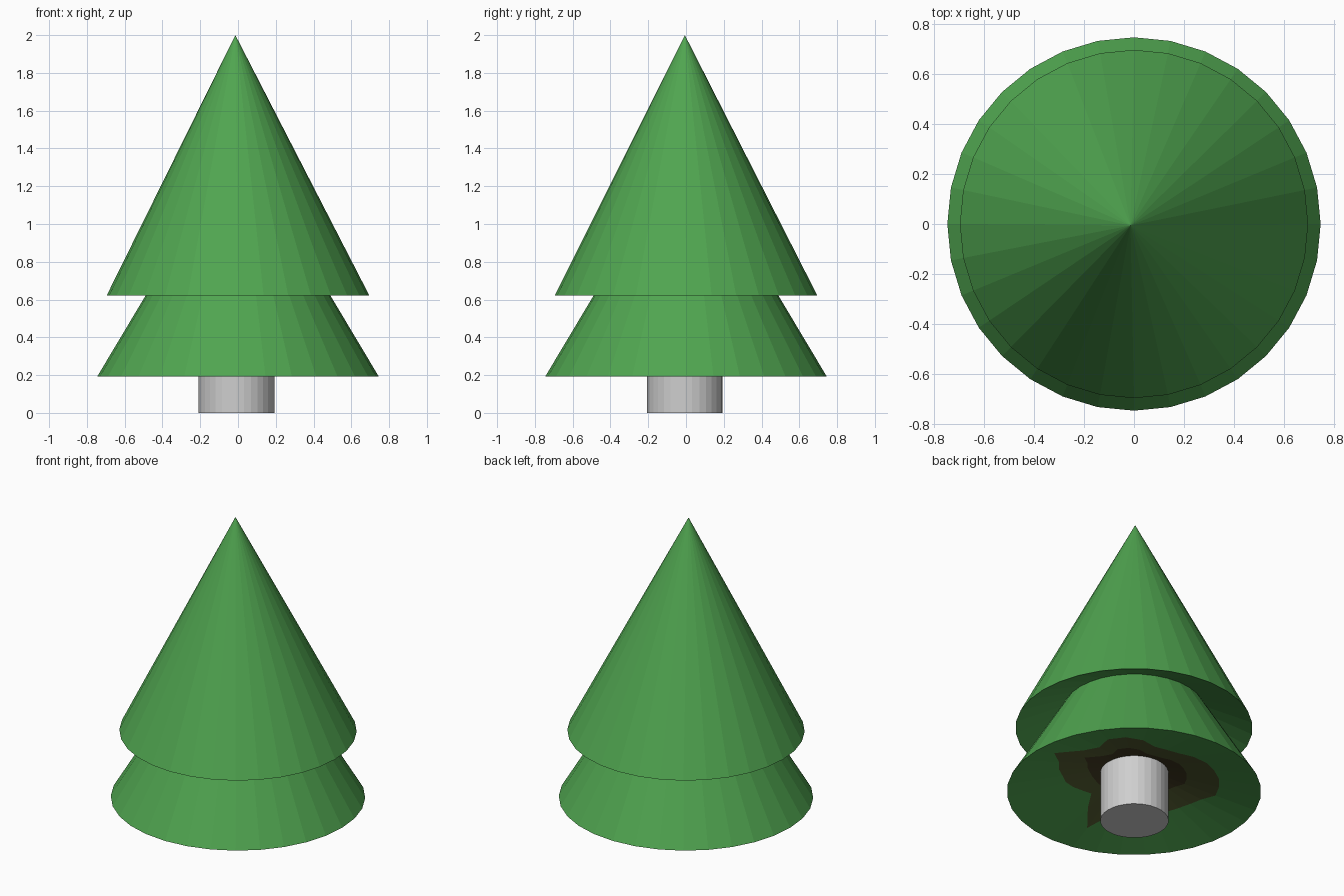
import bpy
import bmesh
from math import cos, sin, pi

SIDES = 32

cube = bpy.data.objects.get("Cube")
if cube:
    bpy.data.objects.remove(cube, do_unlink=True)


def make_material(name, colour):
    mat = bpy.data.materials.new(name)
    mat.use_nodes = True
    mat.diffuse_color = (*colour, 1)
    mat.node_tree.nodes["Principled BSDF"].inputs["Base Color"].default_value = (*colour, 1)
    return mat


green = make_material("leaf green", (0.08, 0.375, 0.08))
grey = make_material("trunk grey", (0.62, 0.62, 0.62))
olive = make_material("olive brown", (0.091, 0.11, 0.032))
brown = make_material("dark brown", (0.058, 0.045, 0.017))


def spokes(bm, radii, height, centre=(0, 0)):
    """Ring of vertices, one radius per spoke; height is a function of radius."""
    ring = []
    for i, r in enumerate(radii):
        a = 2 * pi * i / SIDES
        ring.append(bm.verts.new((centre[0] + r * cos(a), centre[1] + r * sin(a), height(r))))
    return ring


def bridge(bm, a, b, slot=0):
    for i in range(SIDES):
        j = (i + 1) % SIDES
        bm.faces.new((a[i], a[j], b[j], b[i])).material_index = slot


def fan(bm, ring, tip, slot=0):
    for i in range(SIDES):
        bm.faces.new((ring[i], ring[(i + 1) % SIDES], tip)).material_index = slot


def finish(bm, name, mats):
    bmesh.ops.recalc_face_normals(bm, faces=bm.faces)
    mesh = bpy.data.meshes.new(name)
    bm.to_mesh(mesh)
    bm.free()
    for m in mats:
        mesh.materials.append(m)
    obj = bpy.data.objects.new(name, mesh)
    bpy.context.collection.objects.link(obj)


def foliage(name, radius, base, apex, hollow, patches=(), mats=(green,)):
    """Cone with a shallow hollow underside, optionally with stained rings."""
    bm = bmesh.new()

    def under(r):
        return base + hollow * (1 - r / radius)

    ring = spokes(bm, [radius] * SIDES, under)
    fan(bm, ring, bm.verts.new(apex))
    slot = 0
    for radii in patches:
        inner = spokes(bm, radii, under)
        bridge(bm, ring, inner, slot)
        ring, slot = inner, slot + 1
    fan(bm, ring, bm.verts.new((0, 0, base + hollow)), slot)
    finish(bm, name, mats)


# Ragged stain around the trunk, one radius per spoke
stain = [.49, .46, .42, .42, .43, .45, .50, .50, .50, .49, .48, .45, .40, .39, .40, .50,
         .56, .55, .44, .47, .61, .50, .46, .42, .40, .37, .34, .32, .42, .57, .42, .51]
outer = [stain[(20 - i) % SIDES] for i in range(SIDES)]
inner = [max(0.24, 0.62 * r) for r in outer]

# Two foliage tiers
foliage("lower_foliage", 0.745, 0.193, (0, 0, 1.44), 0.177,
        (outer, inner), (green, olive, brown))
foliage("upper_foliage", 0.695, 0.622, (-0.014, -0.006, 2), 0.31)

# Trunk
bm = bmesh.new()
centre = (-0.008, -0.006)
low = spokes(bm, [0.2] * SIDES, lambda r: 0, centre)
high = spokes(bm, [0.2] * SIDES, lambda r: 0.35, centre)
bridge(bm, low, high)
bm.faces.new(low)
bm.faces.new(high)
finish(bm, "trunk", [grey])
